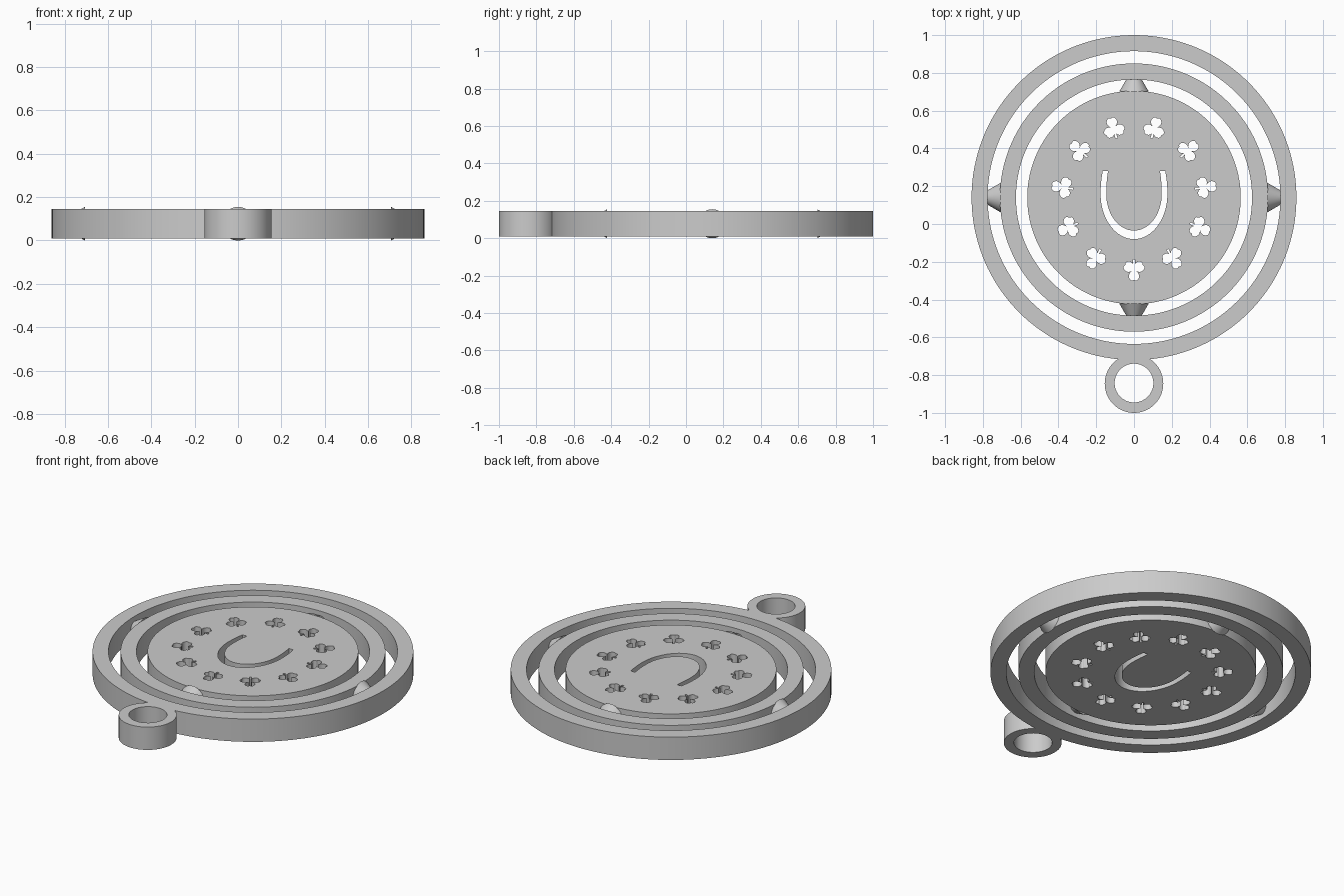
import bpy, bmesh
from math import sin, cos, tau, pi, acos, atan2, exp, radians
from mathutils import Matrix, Vector

if "Cube" in bpy.data.objects:
    bpy.data.objects.remove(bpy.data.objects["Cube"], do_unlink=True)

HUB_Y, MID_Z, HALF = 0.14, 0.0775, 0.0675
R_OUT, R_LOOP, LOOP_Y = 0.86, 0.155, -0.845

grey = bpy.data.materials.new("plain grey")
grey.diffuse_color = (0.6, 0.6, 0.6, 1)
grey.use_nodes = True
grey.node_tree.nodes["Principled BSDF"].inputs["Base Color"].default_value = (0.6, 0.6, 0.6, 1)


def finish(name, mesh):
    bm = bmesh.new()
    bm.from_mesh(mesh)
    bmesh.ops.remove_doubles(bm, verts=bm.verts, dist=1e-5)
    bmesh.ops.recalc_face_normals(bm, faces=bm.faces)
    bm.to_mesh(mesh)
    bm.free()
    mesh.materials.clear()
    mesh.materials.append(grey)
    obj = bpy.data.objects.new(name, mesh)
    bpy.context.collection.objects.link(obj)
    bpy.ops.object.select_all(action='DESELECT')
    obj.select_set(True)
    bpy.context.view_layer.objects.active = obj
    bpy.ops.object.shade_smooth_by_angle(angle=radians(30))
    return obj


def arc(r, cy=HUB_Y, start=0.0, end=tau, n=144):
    closed = abs(end - start - tau) < 1e-6
    steps = n if closed else n - 1
    return [(r * cos(start + (end - start) * i / steps),
             cy + r * sin(start + (end - start) * i / steps)) for i in range(n)]


def plate(name, outlines):
    """Flat slab from closed outlines; inner outlines become holes."""
    curve = bpy.data.curves.new(name, 'CURVE')
    curve.dimensions = '2D'
    curve.fill_mode = 'BOTH'
    curve.extrude = HALF
    for pts in outlines:
        spline = curve.splines.new('POLY')
        spline.points.add(len(pts) - 1)
        for p, (x, y) in zip(spline.points, pts):
            p.co = (x, y, 0, 1)
        spline.use_cyclic_u = True
    temp = bpy.data.objects.new(name + "_outline", curve)
    bpy.context.collection.objects.link(temp)
    bpy.context.view_layer.update()
    mesh = bpy.data.meshes.new_from_object(
        temp.evaluated_get(bpy.context.evaluated_depsgraph_get()))
    bpy.data.objects.remove(temp, do_unlink=True)
    bpy.data.curves.remove(curve)
    mesh.transform(Matrix.Translation((0, 0, MID_Z)))
    return finish(name, mesh)


def clover(angle):
    """Three notched leaves and a stem pointing at the hub."""
    cx, cy = 0.383 * cos(angle), HUB_Y + 0.383 * sin(angle)
    pts = []
    for i in range(120):
        t = tau * i / 120
        u = (t + pi / 3) % (tau / 3) - pi / 3
        r = 0.06 * max(cos(1.5 * u), 0.02) ** 0.5 * (1 - 0.12 * exp(-(u / 0.15) ** 2))
        if abs(t - pi) < 0.14:
            r = 0.056
        pts.append((cx + r * cos(t + angle), cy + r * sin(t + angle)))
    return pts


def horseshoe():
    """Tapered U made of an outer and an inner arch."""
    def arch(rx, ry):
        side = []
        for i in range(49):
            a = -pi - 0.36 + (pi + 0.72) * i / 48
            s = sin(a)
            side.append((rx * cos(a), 0.16 + s * (0.34 if s > 0 else ry)))
        return side
    return arch(0.177, 0.24) + arch(0.147, 0.195)[::-1]


# Outer ring and key loop share one outline
d = HUB_Y - LOOP_Y
a = (d * d + R_OUT ** 2 - R_LOOP ** 2) / (2 * d)
ring_gap = acos(a / R_OUT)
loop_gap = atan2(R_OUT * sin(ring_gap), d - a)
outer = arc(R_OUT, HUB_Y, -pi / 2 + ring_gap, 1.5 * pi - ring_gap)
outer += arc(R_LOOP, LOOP_Y, pi / 2 + loop_gap, 2.5 * pi - loop_gap, 64)[1:-1]
plate("outer_ring_with_loop", [outer, arc(0.775), arc(0.1025, LOOP_Y + 0.003, n=64)])

# Middle ring and centre disc with cut-outs
plate("middle_ring", [arc(0.71), arc(0.625)])
clovers = [clover(-pi / 2 + tau * k / 11) for k in range(11)]
plate("centre_disc", [arc(0.565), horseshoe()] + clovers)


# Conical pivots joining disc to middle ring, and middle ring to outer ring
def pivot(name, base, angle):
    direction = Vector((cos(angle), sin(angle), 0))
    depth = 0.125
    bm = bmesh.new()
    bmesh.ops.create_cone(bm, cap_ends=True, segments=48, radius1=0.0775,
                          radius2=0.005, depth=depth)
    turn = direction.to_track_quat('Z', 'Y').to_matrix().to_4x4()
    place = Vector((0, HUB_Y, MID_Z)) + direction * (base - 0.003 + depth / 2)
    bm.transform(Matrix.Translation(place) @ turn)
    mesh = bpy.data.meshes.new(name)
    bm.to_mesh(mesh)
    bm.free()
    finish(name, mesh)


pivot("disc_pivot_back", 0.565, pi / 2)
pivot("disc_pivot_front", 0.565, -pi / 2)
pivot("ring_pivot_left", 0.71, 0)
pivot("ring_pivot_right", 0.71, pi)
